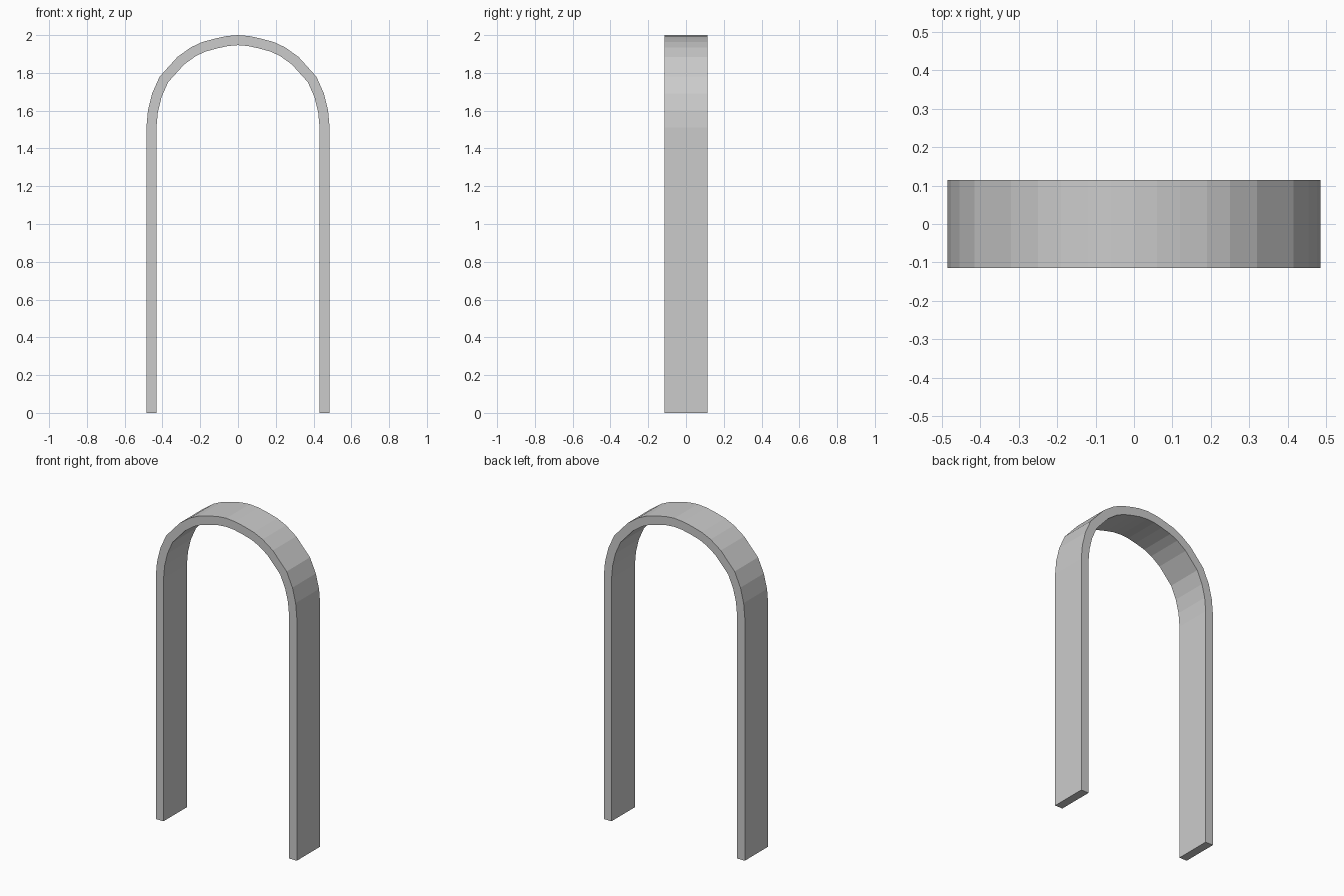
import bpy, bmesh
from mathutils import Vector

if "Cube" in bpy.data.objects:
    bpy.data.objects.remove(bpy.data.objects["Cube"])

# Right half of the outer arch outline, foot to crown (x, z)
half = [(0.485, 0), (0.485, 1.51), (0.477, 1.6), (0.455, 1.69), (0.415, 1.78),
        (0.32, 1.885), (0.25, 1.935), (0.19, 1.963), (0.12, 1.982), (0.06, 1.995), (0, 2.0)]
outer = [Vector(p) for p in half] + [Vector((-x, z)) for x, z in reversed(half[:-1])]
thick, depth = 0.053, 0.23


def inset(i):
    """Mitred offset of an outline point toward the inside of the arch."""
    dirs = []
    if i > 0:
        dirs.append((outer[i] - outer[i - 1]).normalized())
    if i < len(outer) - 1:
        dirs.append((outer[i + 1] - outer[i]).normalized())
    normals = [Vector((-d.y, d.x)) for d in dirs]
    n = sum(normals, Vector((0, 0))).normalized()
    return outer[i] + n * thick / n.dot(normals[0])


# Rectangular section swept along the outline, capped at both feet
bm = bmesh.new()
rings = []
for i, o in enumerate(outer):
    p = inset(i)
    rings.append([bm.verts.new((q.x, y, q.y)) for q, y in
                  ((o, -depth / 2), (o, depth / 2), (p, depth / 2), (p, -depth / 2))])
for a, b in zip(rings, rings[1:]):
    for k in range(4):
        j = (k + 1) % 4
        bm.faces.new((a[k], a[j], b[j], b[k]))
bm.faces.new(rings[0])
bm.faces.new(rings[-1])
bmesh.ops.recalc_face_normals(bm, faces=bm.faces)
mesh = bpy.data.meshes.new("arch_frame")
bm.to_mesh(mesh)
bm.free()
bpy.context.collection.objects.link(bpy.data.objects.new("arch_frame", mesh))
